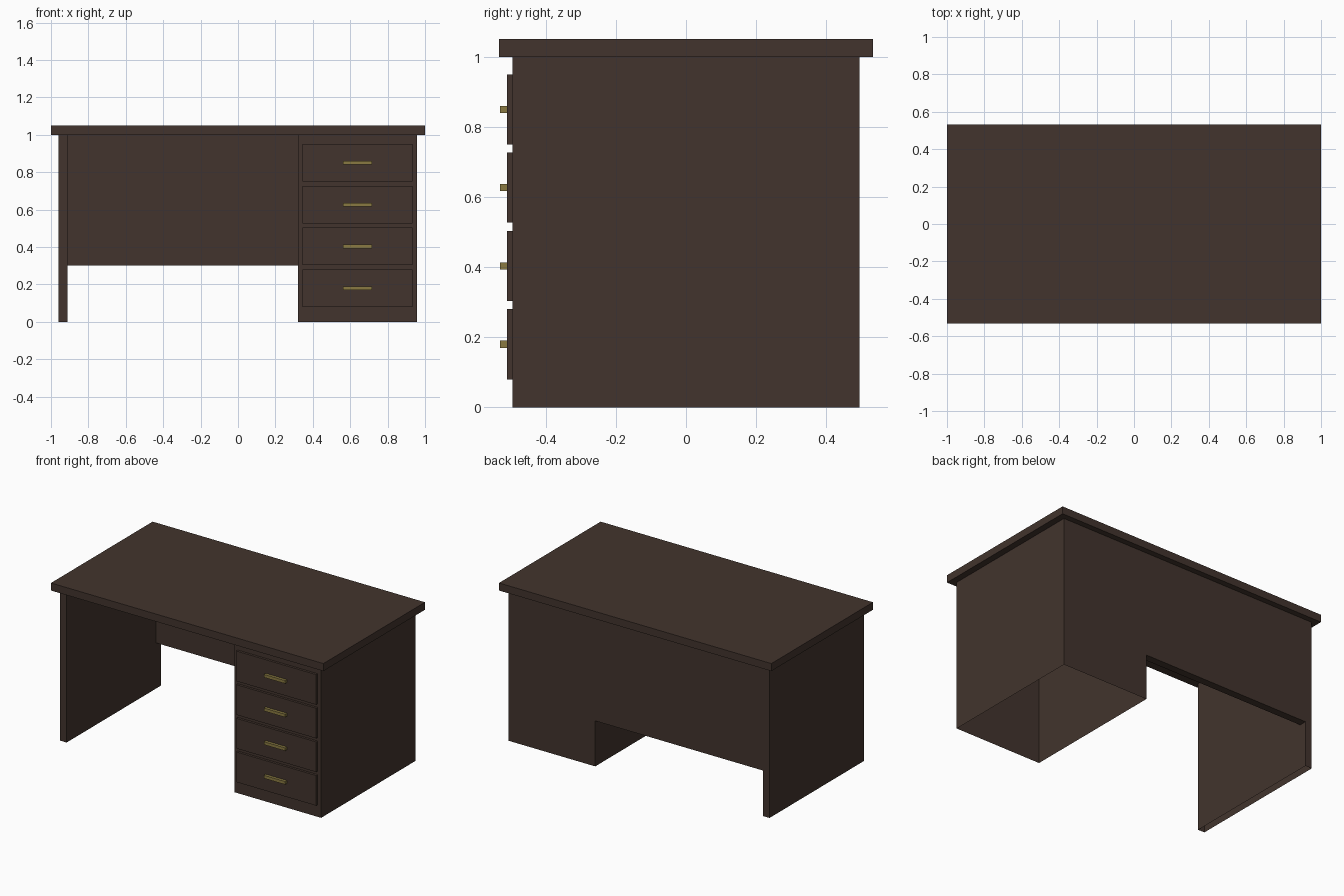
import bpy
import bmesh

if "Cube" in bpy.data.objects:
    bpy.data.objects.remove(bpy.data.objects["Cube"])


def material(name, rgb):
    m = bpy.data.materials.new(name)
    m.diffuse_color = (*rgb, 1)
    m.use_nodes = True
    m.node_tree.nodes["Principled BSDF"].inputs["Base Color"].default_value = m.diffuse_color
    return m


wood = material("dark_wood", (0.0545, 0.0343, 0.0262))
brass = material("brass", (0.254, 0.195, 0.055))


def box(name, x, y, z, mat, open_ends=False):
    """Box from (min, max) ranges; open_ends leaves out its top and bottom."""
    bm = bmesh.new()
    bmesh.ops.create_cube(bm, size=1)
    for v in bm.verts:
        v.co = [r[0] if c < 0 else r[1] for c, r in zip(v.co, (x, y, z))]
    bm.normal_update()
    if open_ends:
        ends = [f for f in bm.faces if abs(f.normal.z) > 0.5]
        bmesh.ops.delete(bm, geom=ends, context='FACES_ONLY')
    mesh = bpy.data.meshes.new(name)
    bm.to_mesh(mesh)
    bm.free()
    mesh.materials.append(mat)
    ob = bpy.data.objects.new(name, mesh)
    bpy.context.collection.objects.link(ob)
    return ob


DEPTH = (-0.495, 0.495)

# Desk top
box("desk_top", (-1, 1), (-0.533, 0.533), (1.0, 1.05), wood)

# Side panel and drawer cabinet, both hollow and open underneath
box("side_panel", (-0.96, -0.912), DEPTH, (0, 1.0), wood, True)
box("drawer_cabinet", (0.32, 0.957), DEPTH, (0, 1.0), wood, True)

# Back panel, flush with the rear
box("back_panel", (-0.912, 0.32), (0.445, 0.495), (0.302, 1.0), wood)

# Four drawer fronts with bar handles
for i in range(4):
    z = 0.18 + i * 0.2233
    box(f"drawer_front_{i + 1}", (0.345, 0.932), (-0.511, -0.495),
        (z - 0.1, z + 0.1), wood)
    box(f"drawer_handle_{i + 1}", (0.561, 0.717), (-0.53, -0.511),
        (z - 0.01, z + 0.01), brass)
